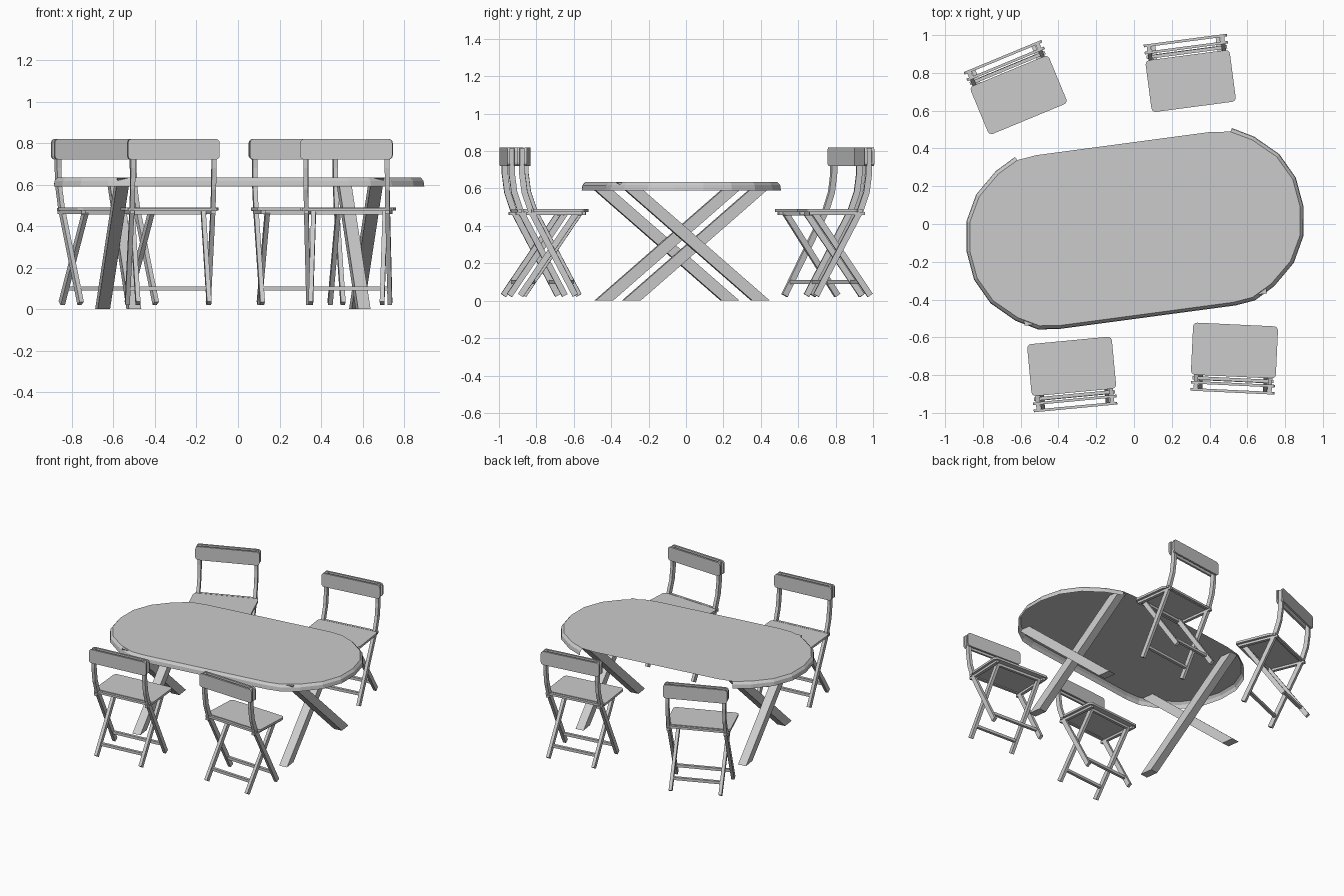
import bpy, bmesh, math
from mathutils import Matrix, Vector

if "Cube" in bpy.data.objects:
    bpy.data.objects.remove(bpy.data.objects["Cube"])


def make_object(name, verts, faces, mat, fix=True):
    me = bpy.data.meshes.new(name)
    me.from_pydata([mat @ Vector(v) for v in verts], [], faces)
    if fix:
        bm = bmesh.new()
        bm.from_mesh(me)
        bmesh.ops.recalc_face_normals(bm, faces=bm.faces)
        bm.to_mesh(me)
        bm.free()
    ob = bpy.data.objects.new(name, me)
    bpy.context.collection.objects.link(ob)
    return ob


def prism(name, pts, a, b, axis, mat):
    """Extrude a 2D outline from a to b along the given axis."""
    def put(p, h):
        if axis == 'x':
            return (h, p[0], p[1])
        if axis == 'y':
            return (p[0], h, p[1])
        return (p[0], p[1], h)
    n = len(pts)
    verts = [put(p, a) for p in pts] + [put(p, b) for p in pts]
    faces = [list(range(n))[::-1], list(range(n, 2 * n))]
    faces += [(i, (i + 1) % n, n + (i + 1) % n, n + i) for i in range(n)]
    return make_object(name, verts, faces, mat)


def strip(path, t):
    """Outline of a 2D path thickened by t."""
    left, right = [], []
    P = [Vector(p) for p in path]
    for i, p in enumerate(P):
        d = (P[min(i + 1, len(P) - 1)] - P[max(i - 1, 0)]).normalized()
        n = Vector((-d.y, d.x)) * t / 2
        left.append(p + n)
        right.append(p - n)
    return left + right[::-1]


def rounded(x0, y0, x1, y1, r, k=3):
    pts = []
    for q, (cx, cy) in enumerate([(x1 - r, y1 - r), (x0 + r, y1 - r),
                                  (x0 + r, y0 + r), (x1 - r, y0 + r)]):
        for i in range(k + 1):
            a = math.pi / 2 * (q + i / k)
            pts.append((cx + r * math.cos(a), cy + r * math.sin(a)))
    return pts


def box(name, x0, x1, y0, y1, z0, z1, mat):
    return prism(name, [(x0, y0), (x1, y0), (x1, y1), (x0, y1)], z0, z1, 'z', mat)


def place(x, y, deg):
    return Matrix.Translation((x, y, 0)) @ Matrix.Rotation(math.radians(deg), 4, 'Z')


# Tabletop: thin sheet with a flared rim, rim open along the back straight side
table = place(0.005, -0.025, 7.6)
q = [(0.90, 0), (0.88, 0.155), (0.81, 0.29), (0.69, 0.40), (0.58, 0.46), (0.475, 0.473)]
half = q + [(-x, y) for x, y in q[::-1]]
outline = half + [(x, -y) for x, y in half[-2:0:-1]]
n = len(outline)
rings = [(0.0, 0.59), (0.004, 0.618), (0.018, 0.635)]
verts = []
for inset, z in rings:
    verts += [(x * (1 - inset / 0.9), y * (1 - inset / 0.473), z) for x, y in outline]
faces = [list(range(2 * n, 3 * n))]
for k in range(2):
    for i in range(n):
        if 4 <= i <= 6:          # missing rim section
            continue
        j = (i + 1) % n
        faces.append((k * n + i, k * n + j, (k + 1) * n + j, (k + 1) * n + i))
make_object("tabletop", verts, faces, table, fix=False)

# Crossed table legs, two flat bars side by side at each end
for side in (-1, 1):
    for s in (-1, 1):
        foot, top, w = -0.345 * s, 0.385 * s, 0.047
        prof = [(foot - w, 0), (foot + w, 0), (top + w, 0.632), (top - w, 0.632)]
        uc = side * 0.587 - side * s * 0.03
        prism("table_leg", prof, uc - 0.03, uc + 0.03, 'x', table)


def chair(mat):
    prism("seat", rounded(-0.225, -0.138, 0.225, 0.138, 0.022), 0.474, 0.49, 'z', mat)
    # two slats sandwiching the uprights
    for y in (-0.216, -0.178):
        prism("back_slat", rounded(-0.222, 0.72, 0.222, 0.82, 0.02), y - 0.007, y + 0.007, 'y', mat)
    upright = strip([(-0.197, 0.815), (-0.197, 0.68), (-0.184, 0.58),
                     (-0.150, 0.48), (0.088, 0.028)], 0.032)
    rear = strip([(0.092, 0.468), (-0.207, 0.028)], 0.032)
    for s in (-1, 1):
        prism("upright_leg", upright, s * 0.196 - 0.011, s * 0.196 + 0.011, 'x', mat)
        prism("rear_leg", rear, s * 0.172 - 0.011, s * 0.172 + 0.011, 'x', mat)
        box("seat_rail", s * 0.196 - 0.011, s * 0.196 + 0.011, -0.175, 0.125, 0.458, 0.475, mat)
    # cross rails
    box("front_cross_rail", -0.19, 0.19, 0.040, 0.060, 0.09, 0.11, mat)
    box("rear_cross_rail", -0.17, 0.17, -0.165, -0.145, 0.09, 0.11, mat)
    box("seat_front_rod", -0.19, 0.19, 0.083, 0.101, 0.456, 0.474, mat)
    box("seat_back_rod", -0.215, 0.215, -0.163, -0.145, 0.472, 0.488, mat)


# Four chairs around the table
for x, y, deg in [(-0.33, -0.754, 5.4), (0.532, -0.67, -2.7),
                  (0.30, 0.757, 187.5), (-0.611, 0.683, 202.5)]:
    chair(place(x, y, deg))
